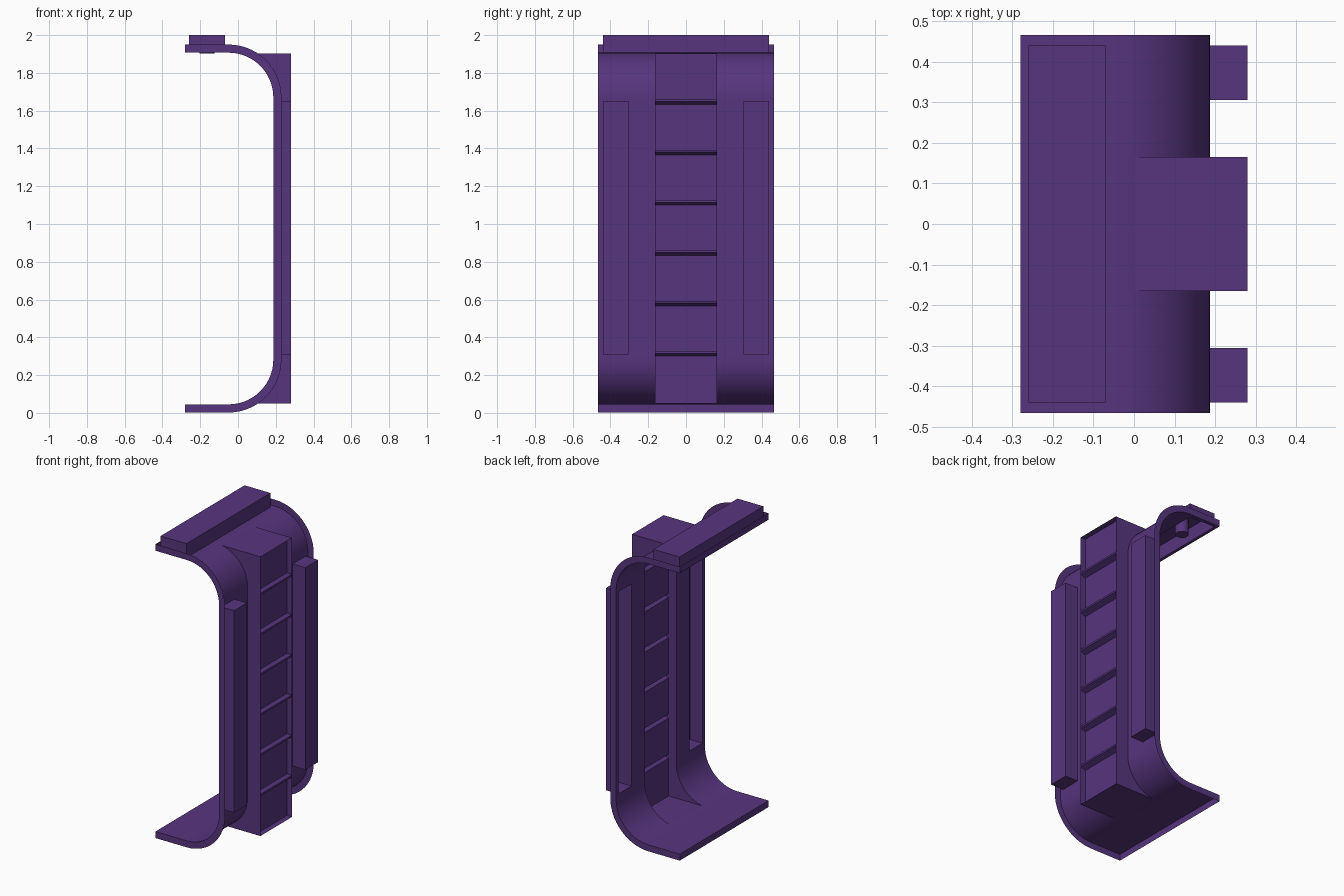
import bpy, bmesh, math

if "Cube" in bpy.data.objects:
    bpy.data.objects.remove(bpy.data.objects["Cube"])

mat = bpy.data.materials.new("purple")
mat.diffuse_color = (0.095, 0.035, 0.21, 1)
mat.use_nodes = True
mat.node_tree.nodes["Principled BSDF"].inputs["Base Color"].default_value = mat.diffuse_color


def make(name, faces, smooth=False):
    """Build an object from a list of faces, each a list of points."""
    bm = bmesh.new()
    for f in faces:
        bm.faces.new([bm.verts.new(p) for p in f])
    bmesh.ops.remove_doubles(bm, verts=bm.verts, dist=0.0005)
    bmesh.ops.recalc_face_normals(bm, faces=bm.faces)
    me = bpy.data.meshes.new(name)
    bm.to_mesh(me)
    bm.free()
    me.materials.append(mat)
    ob = bpy.data.objects.new(name, me)
    bpy.context.collection.objects.link(ob)
    if smooth:
        bpy.context.view_layer.objects.active = ob
        ob.select_set(True)
        bpy.ops.object.shade_smooth_by_angle(angle=math.radians(30))
        ob.select_set(False)
    return ob


def open_box(name, x0, x1, y0, y1, z0, z1, missing):
    """Box with one side left open: 'x-' or 'z-'."""
    v = lambda i, j, k: ((x0, x1)[i], (y0, y1)[j], (z0, z1)[k])
    sides = {
        "x-": [v(0, 0, 0), v(0, 0, 1), v(0, 1, 1), v(0, 1, 0)],
        "x+": [v(1, 0, 0), v(1, 1, 0), v(1, 1, 1), v(1, 0, 1)],
        "y-": [v(0, 0, 0), v(1, 0, 0), v(1, 0, 1), v(0, 0, 1)],
        "y+": [v(0, 1, 0), v(0, 1, 1), v(1, 1, 1), v(1, 1, 0)],
        "z-": [v(0, 0, 0), v(0, 1, 0), v(1, 1, 0), v(1, 0, 0)],
        "z+": [v(0, 0, 1), v(1, 0, 1), v(1, 1, 1), v(0, 1, 1)],
    }
    return make(name, [f for s, f in sides.items() if s != missing])


# C-shaped profile: inner line and matching outer line, bottom to top
CX, R, T = -0.05, 0.237, 0.043
ZB, ZT = 0.282, 1.67
start = math.degrees(math.asin(0.05 / R))
angles = [0, start / 2, start] + [start + (90 - start) * i / 12 for i in range(1, 13)]
inner, outer = [], []


def add(x, z, nx, nz):
    inner.append((x, z))
    outer.append((x + nx * T, z + nz * T))


for x in (-0.28, -0.26, -0.07):
    add(x, ZB - R, 0, -1)
for a in angles:
    s, c = math.sin(math.radians(a)), math.cos(math.radians(a))
    add(CX + R * s, ZB - R * c, s, -c)
for z in (0.31, 1.65):
    add(CX + R, z, 1, 0)
for a in reversed(angles):
    s, c = math.sin(math.radians(a)), math.cos(math.radians(a))
    add(CX + R * s, ZT + R * c, s, c)
for x in (-0.07, -0.26, -0.28):
    add(x, ZT + R, 0, 1)

# Inner sheet with openings for the channel, side pockets and top strip
W = 0.465
ys = [-W, -0.44, -0.305, -0.165, 0.165, 0.305, 0.44, W]
faces = []
for (xa, za), (xb, zb) in zip(inner, inner[1:]):
    xm, zm = (xa + xb) / 2, (za + zb) / 2
    for i, (ya, yb) in enumerate(zip(ys, ys[1:])):
        channel = i == 3 and xm > 0
        pocket = i in (1, 5) and 0.31 < zm < 1.65 and abs(zb - za) > 1
        strip = 0 < i < 6 and zm > 1.9 and -0.26 < xm < -0.07
        if not (channel or pocket or strip):
            faces.append([(xa, ya, za), (xb, ya, zb), (xb, yb, zb), (xa, yb, za)])
make("shell_sheet", faces, True)

# Rim around the sheet
faces = []
for y in (-W, W):
    for k in range(len(inner) - 1):
        loop = [inner[k], inner[k + 1], outer[k + 1], outer[k]]
        faces.append([(x, y, z) for x, z in loop])
for k in (0, -1):
    (xi, zi), (xo, zo) = inner[k], outer[k]
    faces.append([(xi, -W, zi), (xi, W, zi), (xo, W, zo), (xo, -W, zo)])
make("shell_rim", faces)

# Central channel: side walls following the sheet, top and bottom plates
H, XF, XP = 0.165, 0.28, 0.243
curve = [p for p in inner if p[0] > -0.001]
zlo, zhi = curve[0][1], curve[-1][1]
wall = curve + [(XF, zhi), (XF, zlo)]
faces = [[(x, y, z) for x, z in wall] for y in (-H, H)]
for z in (zlo, zhi):
    faces.append([(0, -H, z), (XF, -H, z), (XF, H, z), (0, H, z)])
make("channel_walls", faces)

# Recessed panel folded into six ribs
path = [(XP, zlo)]
for i in range(6):
    z = 0.305 + i * 0.2665
    path += [(XP, z - 0.005), (XF, z + 0.01), (XF, z + 0.022), (XP, z + 0.022)]
path.append((XP, zhi))
make("ribbed_panel", [[(xa, -H, za), (xb, -H, zb), (xb, H, zb), (xa, H, za)]
                      for (xa, za), (xb, zb) in zip(path, path[1:])])

# Side pockets, open to the inside
for side, y0, y1 in (("front", -0.44, -0.305), ("back", 0.305, 0.44)):
    open_box("pocket_" + side, CX + R, XF, y0, y1, 0.31, 1.65, "x-")

# Raised top strip, open below, with two pegs inside
open_box("top_strip", -0.26, -0.07, -0.44, 0.44, ZT + R, 2.0, "z-")
for side, y in (("front", -0.25), ("back", 0.25)):
    ring = [(-0.165 + 0.04 * math.cos(t * math.pi / 10),
             y + 0.04 * math.sin(t * math.pi / 10)) for t in range(20)]
    faces = [[(x, v, 1.903) for x, v in ring]]
    for a, b in zip(ring, ring[1:] + ring[:1]):
        faces.append([(*a, 1.903), (*b, 1.903), (*b, 1.998), (*a, 1.998)])
    make("strip_peg_" + side, faces, True)
